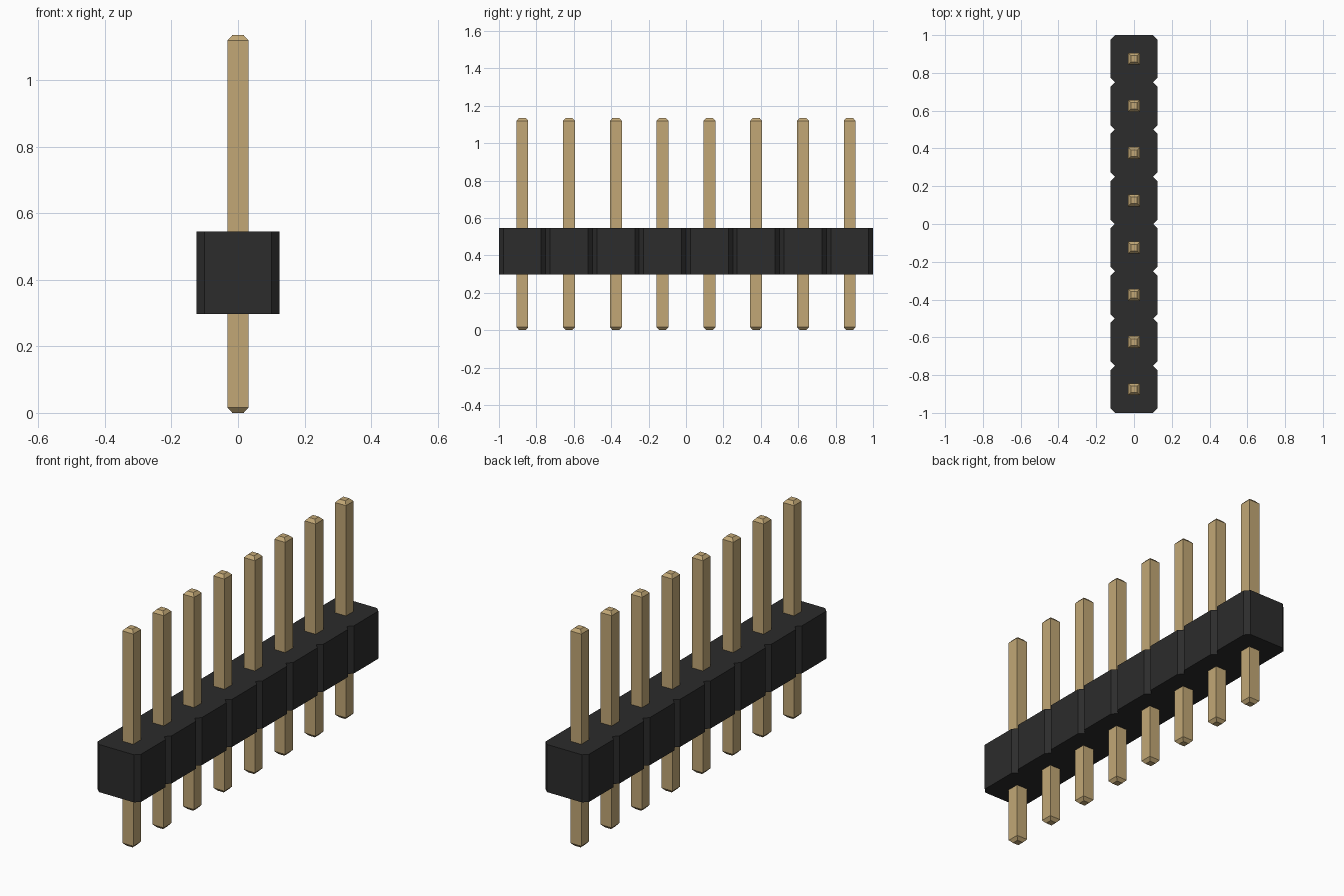
import bpy, bmesh

if "Cube" in bpy.data.objects:
    bpy.data.objects.remove(bpy.data.objects["Cube"])

COUNT, PITCH = 8, 0.25
HALF, CH = 0.125, 0.024          # housing half width and corner chamfer
Z0, Z1 = 0.298, 0.546            # housing bottom and top
PIN, TIP, TAPER, TOP = 0.0315, 0.017, 0.016, 1.136


def material(name, color):
    m = bpy.data.materials.new(name)
    m.diffuse_color = color
    m.use_nodes = True
    m.node_tree.nodes["Principled BSDF"].inputs["Base Color"].default_value = m.diffuse_color
    return m


def finish(bm, name, mat):
    bmesh.ops.recalc_face_normals(bm, faces=bm.faces)
    me = bpy.data.meshes.new(name)
    bm.to_mesh(me)
    bm.free()
    me.materials.append(mat)
    ob = bpy.data.objects.new(name, me)
    bpy.context.collection.objects.link(ob)
    return ob


black = material("black_plastic", (0.025, 0.025, 0.025, 1))
gold = material("gold_metal", (0.54, 0.39, 0.18, 1))
centres = [(i - (COUNT - 1) / 2) * PITCH for i in range(COUNT)]

# Housing: notched outline extruded upward
side = [(HALF - CH, -1.0)]
for c in centres:
    h = PITCH / 2
    side += [(HALF, c - h + CH), (HALF, c + h - CH), (HALF - CH, c + h)]
outline = side + [(-x, y) for x, y in reversed(side)]
bm = bmesh.new()
base = bm.faces.new([bm.verts.new((x, y, Z0)) for x, y in outline])
new = bmesh.ops.extrude_face_region(bm, geom=[base], use_keep_orig=True)["geom"]
bmesh.ops.translate(bm, vec=(0, 0, Z1 - Z0),
                    verts=[v for v in new if isinstance(v, bmesh.types.BMVert)])
finish(bm, "housing", black)

# Pins: square posts with tapered flat tips at both ends
levels = [(0, TIP), (TAPER, PIN), (TOP - TAPER, PIN), (TOP, TIP)]
for n, c in enumerate(centres):
    bm = bmesh.new()
    rings = [[bm.verts.new((sx * r, sy * r, z))
              for sx, sy in ((-1, -1), (1, -1), (1, 1), (-1, 1))] for z, r in levels]
    for a, b in zip(rings, rings[1:]):
        for i in range(4):
            j = (i + 1) % 4
            bm.faces.new((a[i], a[j], b[j], b[i]))
    bm.faces.new(rings[0])
    bm.faces.new(rings[-1])
    finish(bm, f"pin_{n + 1}", gold).location.y = c
